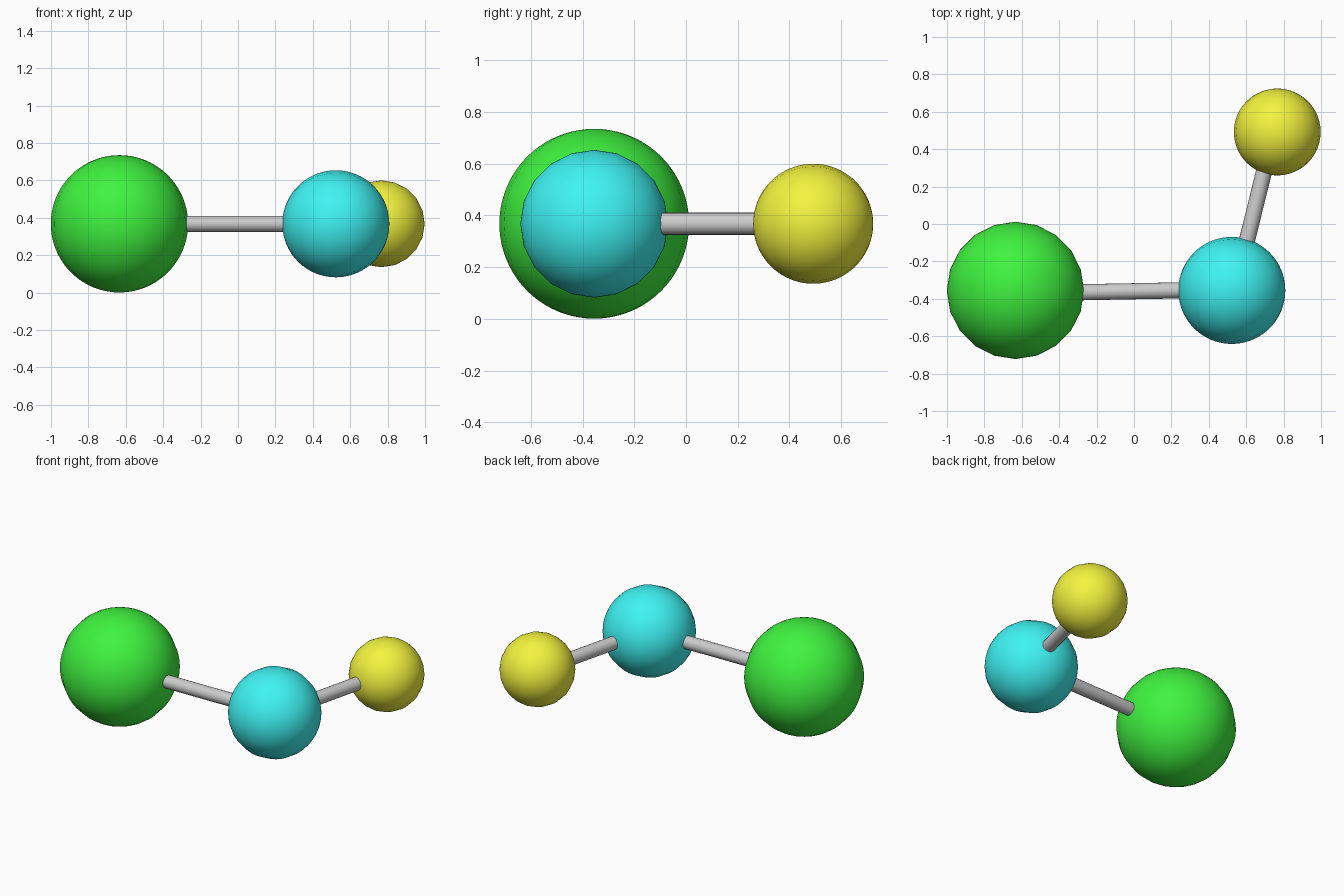
import bpy
from math import pi, radians
from mathutils import Vector

if "Cube" in bpy.data.objects:
    bpy.data.objects.remove(bpy.data.objects["Cube"])

Z = 0.368  # shared height of all centres


def finish(obj, name, color=None):
    obj.name = name
    bpy.ops.object.shade_smooth_by_angle(angle=radians(40))
    if color:
        mat = bpy.data.materials.new(name + "_colour")
        mat.diffuse_color = (*color, 1)
        mat.use_nodes = True
        mat.node_tree.nodes["Principled BSDF"].inputs["Base Color"].default_value = mat.diffuse_color
        obj.data.materials.append(mat)


def ball(name, x, y, r, rot, color):
    bpy.ops.mesh.primitive_uv_sphere_add(
        segments=20, ring_count=40, radius=r, location=(x, y, Z), rotation=rot)
    finish(bpy.context.object, name, color)


def rod(name, start, end, r=0.043):
    a, b = Vector((*start, Z)), Vector((*end, Z))
    d = b - a
    bpy.ops.mesh.primitive_cylinder_add(
        vertices=20, radius=r, depth=d.length, location=(a + b) / 2,
        rotation=d.to_track_quat('Z', 'Y').to_euler())
    finish(bpy.context.object, name)


# Balls, each with its poles along a different axis
ball("large_ball", -0.634, -0.355, 0.367, (0, 0, 0), (0.05, 0.9, 0.05))
ball("middle_ball", 0.523, -0.355, 0.286, (0, pi / 2, 0), (0.05, 0.9, 0.9))
ball("small_ball", 0.766, 0.492, 0.232, (pi / 2, 0, 0), (0.9, 0.9, 0.05))

# Connecting rods, ending inside the balls
rod("long_rod", (-0.60, -0.371), (0.50, -0.35))
rod("short_rod", (0.543, -0.335), (0.742, 0.47))
